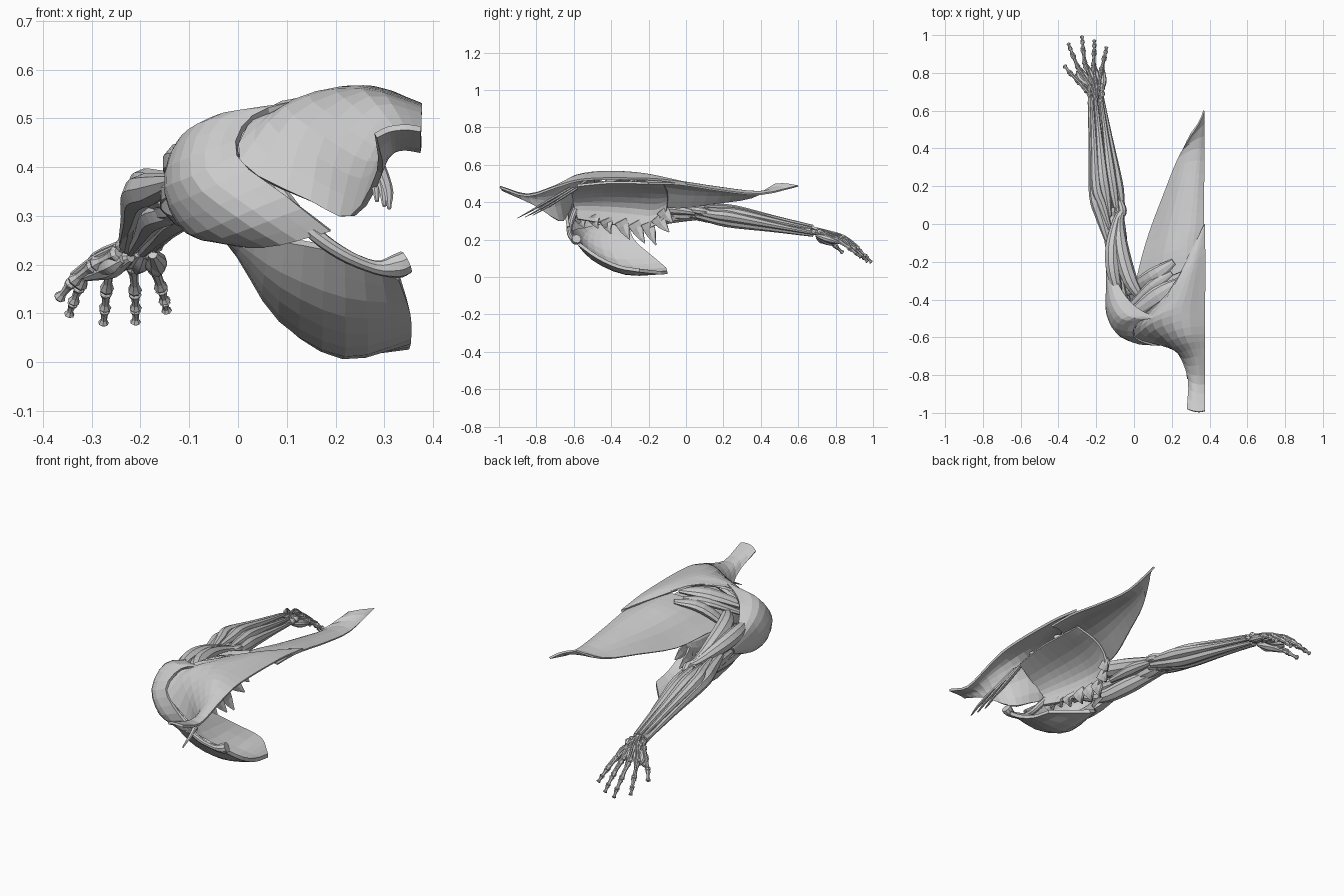
import bpy, bmesh, math
from mathutils import Vector


def spline(pts, n):
    """Catmull-Rom through points of any dimension, n steps per span."""
    p = [tuple(2 * a - b for a, b in zip(pts[0], pts[1]))] + list(pts)
    p.append(tuple(2 * a - b for a, b in zip(pts[-1], pts[-2])))
    out = []
    for i in range(1, len(p) - 2):
        for k in range(n):
            t = k / n
            out.append(tuple(0.5 * (2 * b + (c - a) * t + (2 * a - 5 * b + 4 * c - d) * t * t
                                    + (3 * b - a - 3 * c + d) * t ** 3)
                             for a, b, c, d in zip(p[i - 1], p[i], p[i + 1], p[i + 2])))
    return out + [tuple(pts[-1])]


def finish(name, bm):
    bmesh.ops.recalc_face_normals(bm, faces=bm.faces)
    me = bpy.data.meshes.new(name)
    bm.to_mesh(me)
    bm.free()
    ob = bpy.data.objects.new(name, me)
    bpy.context.collection.objects.link(ob)
    return ob


def tube(name, pts, wide=1.0, high=1.0, sides=9, n=4):
    """Swept muscle, bone or tendon; each point is x, y, z, radius."""
    path = spline(pts, n)
    bm, rings = bmesh.new(), []
    for i, q in enumerate(path):
        a, b = path[max(i - 1, 0)], path[min(i + 1, len(path) - 1)]
        t = (Vector(b[:3]) - Vector(a[:3])).normalized()
        s = t.cross(Vector((0, 0, 1))).normalized()
        u = s.cross(t)
        r = max(q[3], 0.002)
        rings.append([bm.verts.new(Vector(q[:3]) + s * math.cos(k * math.tau / sides) * r * wide
                                   + u * math.sin(k * math.tau / sides) * r * high)
                      for k in range(sides)])
    for a, b in zip(rings, rings[1:]):
        for k in range(sides):
            bm.faces.new((a[k], a[(k + 1) % sides], b[(k + 1) % sides], b[k]))
    bm.faces.new(rings[0])
    bm.faces.new(rings[-1])
    return finish(name, bm)


def sheet(name, rows, thick=0.012, n=3):
    """Curved muscle sheet through a small control grid."""
    across = [spline(r, n) for r in rows]
    cols = [spline(c, n) for c in zip(*across)]
    bm = bmesh.new()
    vs = [[bm.verts.new(p) for p in c] for c in cols]
    for a, b in zip(vs, vs[1:]):
        for k in range(len(a) - 1):
            bm.faces.new((a[k], a[k + 1], b[k + 1], b[k]))
    ob = finish(name, bm)
    m = ob.modifiers.new("thickness", 'SOLIDIFY')
    m.thickness, m.offset = thick, 0
    return ob


# Upper back sheet, from neck to mid back, midline to outer edge
sheet("trapezius", [
    [(.375, -.99, .478), (.345, -.995, .482), (.31, -.99, .478), (.282, -.98, .465)],
    [(.375, -.85, .435), (.34, -.85, .44), (.31, -.84, .43), (.29, -.82, .39)],
    [(.375, -.70, .48), (.32, -.70, .48), (.27, -.71, .41), (.235, -.68, .30)],
    [(.375, -.58, .515), (.27, -.59, .54), (.18, -.62, .46), (.15, -.64, .33)],
    [(.375, -.45, .525), (.25, -.47, .56), (.10, -.52, .52), (.005, -.59, .41)],
    [(.375, -.30, .525), (.28, -.35, .56), (.18, -.42, .55), (.05, -.48, .51)],
    [(.375, -.15, .52), (.32, -.20, .545), (.27, -.25, .55), (.19, -.36, .55)],
    [(.375, .0, .502), (.368, -.01, .505), (.36, -.03, .508), (.345, -.06, .515)]])

# Lower back sheet, wrapping outwards to the armpit
sheet("latissimus", [
    [(.37, -.20, .50), (.28, -.24, .53), (.14, -.30, .49), (.0, -.37, .40)],
    [(.37, -.10, .50), (.28, -.12, .52), (.16, -.16, .49), (.035, -.21, .39)],
    [(.37, .0, .492), (.30, .0, .505), (.19, -.01, .47), (.085, -.04, .37)],
    [(.37, .20, .46), (.32, .20, .475), (.24, .19, .455), (.16, .16, .395)],
    [(.37, .40, .443), (.34, .40, .455), (.29, .385, .45), (.235, .35, .425)],
    [(.37, .60, .487), (.36, .57, .492), (.34, .53, .498), (.305, .48, .498)]], 0.01)

# Shoulder cap: collarbone to blade origin, down to the arm
sheet("deltoid", [
    [(.19, -.63, .27), (.10, -.635, .34), (.0, -.59, .42), (.03, -.51, .50), (.15, -.50, .535)],
    [(.09, -.61, .245), (.0, -.62, .30), (-.09, -.57, .38), (-.06, -.50, .49), (.06, -.47, .515)],
    [(.0, -.52, .245), (-.08, -.53, .27), (-.14, -.47, .36), (-.11, -.43, .46), (-.02, -.41, .49)],
    [(-.06, -.38, .27), (-.11, -.38, .28), (-.14, -.36, .34), (-.13, -.33, .42), (-.08, -.32, .44)],
    [(-.12, -.21, .34), (-.13, -.20, .345), (-.14, -.19, .36), (-.14, -.18, .375), (-.13, -.18, .385)]], 0.016)

# Chest muscle, sternal edge to upper arm
sheet("pectoral", [
    [(.33, -.57, .175), (.352, -.47, .105), (.353, -.36, .055), (.35, -.25, .035)],
    [(.22, -.61, .225), (.22, -.50, .10), (.22, -.32, .02), (.205, -.10, .025)],
    [(.10, -.60, .25), (.09, -.53, .16), (.09, -.38, .09), (.11, -.17, .10)],
    [(.02, -.55, .26), (.01, -.51, .235), (.005, -.42, .22), (.03, -.28, .20)],
    [(-.06, -.44, .28), (-.06, -.40, .29), (-.06, -.36, .30), (-.06, -.31, .31)]], 0.018)

# Rib fan under the shoulder blade, with its pointed slips
sheet("serratus", [
    [(.26, -.58, .49), (.15, -.61, .44), (.09, -.60, .38), (.10, -.58, .31)],
    [(.27, -.42, .505), (.13, -.44, .455), (.06, -.45, .38), (.07, -.46, .29)],
    [(.27, -.28, .505), (.13, -.28, .455), (.05, -.29, .37), (.06, -.32, .27)],
    [(.27, -.17, .50), (.15, -.16, .45), (.07, -.17, .36), (.07, -.20, .26)],
    [(.27, -.12, .50), (.17, -.10, .45), (.11, -.10, .39), (.09, -.11, .32)]], 0.012)
for i, (y0, z0, y1, z1) in enumerate([
        (-.57, .33, -.54, .26), (-.50, .33, -.47, .26), (-.43, .31, -.40, .23), (-.35, .30, -.30, .20),
        (-.28, .29, -.22, .18), (-.21, .29, -.16, .17), (-.16, .32, -.09, .24), (-.13, .36, -.07, .29)]):
    x = .07 + .012 * max(0, i - 5)
    tube(f"serratus_slip_{i}", [(x, y0, z0, .04), (x - .003, (y0 + y1) / 2, (z0 + z1) / 2, .03),
                                (x + .02, y1, z1, .003)], .3, 1, 6, 2)

# Collarbone and neck slips
tube("clavicle", [(.345, -.585, .205, .025), (.325, -.59, .197, .025), (.28, -.60, .195, .014),
                  (.21, -.62, .225, .014), (.14, -.62, .28, .016), (.06, -.58, .38, .018), (.01, -.53, .44, .018)])
for i, (x, y, z) in enumerate([(.31, -.90, .315), (.30, -.86, .32), (.285, -.82, .33)]):
    tube(f"neck_slip_{i}", [(x, y, z, .004), (x - .005, y + .09, z + .05, .011),
                            (.26, -.62 + .02 * i, .475, .014)], 1, .5, 6)

# Shoulder blade muscles: path start, middle, end and thickness
for name, a, b, c, r in [
        ("infraspinatus", (.25, -.30, .53), (.13, -.38, .51), (-.03, -.49, .44), .045),
        ("teres_minor", (.20, -.26, .52), (.10, -.33, .495), (-.03, -.45, .42), .03),
        ("teres_major", (.21, -.20, .52), (.10, -.28, .485), (-.04, -.36, .36), .04),
        ("supraspinatus", (.25, -.50, .525), (.14, -.53, .49), (-.01, -.52, .43), .035)]:
    tube(name, [(*a, r * .4), (*b, r), (*c, r * .5)], 1.15, .6)

# Upper arm muscles
tube("humerus", [(-.03, -.49, .40, .06), (-.06, -.42, .38, .035), (-.10, -.15, .36, .024),
                 (-.11, .02, .345, .026), (-.11, .08, .335, .04)])
tube("triceps_long", [(.05, -.41, .44, .018), (-.02, -.30, .43, .04), (-.065, -.15, .405, .042),
                      (-.08, .0, .37, .028), (-.06, .08, .355, .016)])
tube("triceps_lateral", [(-.08, -.38, .42, .02), (-.11, -.25, .415, .038), (-.115, -.12, .40, .038),
                         (-.09, .02, .37, .022), (-.06, .08, .355, .014)])
tube("biceps", [(-.02, -.46, .35, .016), (-.07, -.32, .31, .034), (-.10, -.18, .315, .042),
                (-.125, -.05, .325, .034), (-.15, .09, .32, .012)])
tube("brachialis", [(-.12, -.22, .35, .014), (-.12, -.08, .345, .04), (-.12, .02, .335, .036),
                    (-.12, .12, .325, .012)])
tube("medial_triceps", [(-.05, -.24, .36, .014), (-.065, -.1, .365, .03), (-.07, .05, .345, .016)])
tube("elbow_point", [(-.07, .03, .36, .014), (-.062, .07, .355, .024), (-.075, .12, .345, .018)])

# Forearm muscles, belly tapering into wrist tendon: origin, belly, wrist, size
for name, a, b, c, r in [
        ("brachioradialis", (-.135, -.10, .37), (-.205, .16, .345), (-.235, .65, .25), .034),
        ("long_extensor", (-.13, -.02, .375), (-.20, .20, .365), (-.225, .68, .265), .027),
        ("finger_extensor", (-.13, .04, .37), (-.165, .26, .355), (-.205, .68, .27), .029),
        ("ulnar_extensor", (-.09, .06, .36), (-.125, .28, .34), (-.175, .67, .26), .027),
        ("ulnar_flexor", (-.06, .06, .345), (-.095, .25, .32), (-.17, .68, .235), .029),
        ("finger_flexor", (-.07, .05, .33), (-.13, .26, .295), (-.195, .68, .225), .034),
        ("radial_flexor", (-.08, .03, .33), (-.17, .24, .30), (-.22, .68, .225), .03),
        ("pronator", (-.08, .02, .33), (-.14, .14, .315), (-.20, .30, .31), .026)]:
    m = Vector(b).lerp(Vector(c), .5)
    tube(name, [(*a, r * .45), (*Vector(a).lerp(Vector(b), .55), r * .95), (*b, r),
                (*m, r * .6), (*c, r * .3)], 1, 1, 8)
tube("radius_bone", [(-.15, .10, .335, .018), (-.205, .35, .31, .013), (-.22, .55, .265, .015),
                     (-.22, .67, .245, .026)])
tube("ulna_bone", [(-.08, .08, .345, .022), (-.125, .35, .32, .013), (-.17, .58, .265, .012),
                   (-.178, .665, .248, .017)])


def bone(name, a, b, r):
    a, b = Vector(a), Vector(b)
    tube(name, [(*a.lerp(b, t), r * k) for t, k in
                ((0, .7), (.1, 1.2), (.3, .8), (.7, .7), (.9, 1.15), (1, .7))], 1, 1, 7, 2)


# Wrist bones
for i in range(8):
    x, y = -.235 + .022 * (i % 4), .69 + .03 * (i // 4)
    tube(f"carpal_{i}", [(x, y - .018, .245, .007), (x, y, .24, .017), (x - .002, y + .018, .232, .007)], n=2)

# Finger bones, wrist to tip, with a tendon over and muscle under each
rays = {
    "thumb": [(-.245, .70, .225), (-.295, .755, .20), (-.34, .80, .165), (-.368, .838, .13)],
    "index": [(-.232, .73, .235), (-.295, .825, .205), (-.325, .895, .155), (-.338, .93, .122), (-.347, .955, .096)],
    "middle": [(-.215, .735, .237), (-.26, .845, .205), (-.27, .925, .145), (-.273, .965, .108), (-.276, .993, .078)],
    "ring": [(-.20, .735, .235), (-.215, .835, .20), (-.211, .91, .142), (-.21, .947, .108), (-.21, .972, .08)],
    "little": [(-.185, .725, .23), (-.172, .815, .195), (-.157, .88, .15), (-.15, .912, .124), (-.146, .936, .104)]}
for f, js in rays.items():
    for i, (a, b) in enumerate(zip(js, js[1:])):
        bone(f"{f}_bone_{i}", a, b, .0145 - .0016 * i)
    top = [(x, y, z + .014, .006) for x, y, z in js[:3]]
    tube(f"{f}_tendon", [(-.20, .64, .275, .006)] + top, n=3, sides=6)
    a, b = Vector(js[0]), Vector(js[1])
    dz = Vector((.008, 0, -.014))
    tube(f"{f}_palm_muscle", [(*(a + dz), .008), (*(a.lerp(b, .45) + dz), .02), (*(b + dz), .007)], sides=7)
tube("thumb_pad", [(-.22, .70, .215, .01), (-.26, .75, .20, .028), (-.315, .785, .175, .01)])
tube("thumb_web", [(-.25, .74, .22, .012), (-.285, .775, .20, .02), (-.30, .81, .19, .008)])
tube("little_finger_pad", [(-.175, .70, .222, .01), (-.165, .755, .205, .02), (-.162, .815, .185, .008)])
